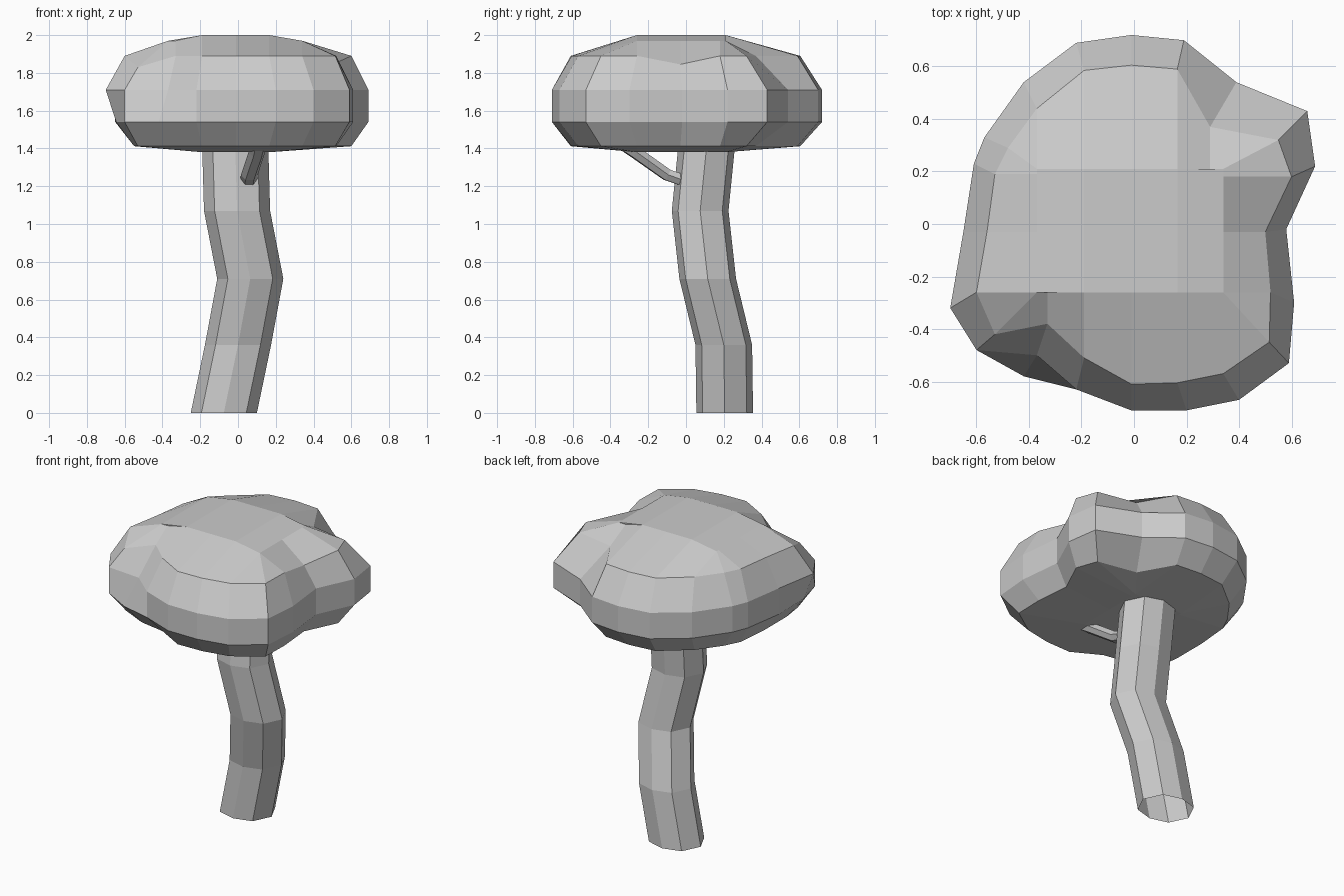
import bpy, bmesh
from math import cos, sin, pi
from mathutils import Vector

if "Cube" in bpy.data.objects:
    bpy.data.objects.remove(bpy.data.objects["Cube"])


def finish(bm, name):
    bmesh.ops.remove_doubles(bm, verts=bm.verts, dist=0.002)
    bmesh.ops.recalc_face_normals(bm, faces=bm.faces)
    me = bpy.data.meshes.new(name)
    bm.to_mesh(me)
    bm.free()
    ob = bpy.data.objects.new(name, me)
    bpy.context.collection.objects.link(ob)
    return ob


def loft(name, rings, caps):
    bm = bmesh.new()
    loops = [[bm.verts.new(p) for p in r] for r in rings]
    n = len(rings[0])
    for a, b in zip(loops, loops[1:]):
        for i in range(n):
            j = (i + 1) % n
            bm.faces.new((a[i], a[j], b[j], b[i]))
    if caps:
        bm.faces.new(loops[0])
        bm.faces.new(loops[-1])
    return finish(bm, name)


# Trunk: open eight-sided tube along a crooked path
path = [(-.075, .205, 0), (0, .20, .36), (.065, .115, .71),
        (-.005, .075, 1.07), (-.015, .11, 1.42)]
loft("trunk", [[(x + .175 * cos(k * pi / 4) * (1 if k % 2 == 0 else .96),
                 y + .15 * sin(k * pi / 4) * (1 if k % 2 == 0 else 1.1), z)
                for k in range(8)] for x, y, z in path], False)

# Branch: thin bent tube from trunk into the canopy
bpath = [Vector(p) for p in ((.055, .02, 1.22), (.06, -.10, 1.26),
                             (.10, -.27, 1.38), (.11, -.33, 1.42))]
rings = []
for i, p in enumerate(bpath):
    d = (bpath[min(i + 1, 3)] - bpath[max(i - 1, 0)]).normalized()
    u = d.cross(Vector((0, 0, 1))).normalized()
    v = u.cross(d)
    rings.append([p + u * .045 * cos(k * pi / 3) + v * .035 * sin(k * pi / 3)
                  for k in range(6)])
loft("branch", rings, False)

# Canopy: lumpy outline (widest x, y, shoulder x, y), clockwise from the back
outline = [
    (.19, .70, .165, .59), (.39, .54, .29, .37), (.66, .43, .55, .32),
    (.69, .22, .60, .18), (.58, -.02, .50, -.03), (.61, -.30, .52, -.26),
    (.59, -.53, .515, -.45), (.40, -.67, .34, -.57), (.20, -.71, .165, -.605),
    (-.01, -.71, -.01, -.61), (-.22, -.63, -.19, -.51), (-.37, -.50, -.33, -.38),
    (-.60, -.48, -.53, -.42), (-.70, -.32, -.60, -.26), (-.65, -.03, -.56, -.03),
    (-.61, .23, -.53, .19), (-.57, .33, -.48, .29), (-.42, .54, -.37, .44),
    (-.22, .69, -.19, .585), (-.01, .72, -.01, .605)]


def clamp(v, lo, hi):
    return max(lo, min(hi, v))


wide = [(p[0], p[1], 1.71) for p in outline]
low = [(p[0], p[1], 1.54) for p in outline]
low[11] = (-.42, -.58, 1.54)
low[13] = (-.645, -.30, 1.54)
shoulder = [(p[2], p[3], 1.89) for p in outline]
shoulder[4] = (.50, -.03, 1.845)
shoulder[12] = (-.53, -.42, 1.83)
under = [(max(p[2], -.55), p[3], 1.412) for p in outline]
under[11] = (-.36, -.48, 1.412)
under[12] = (-.53, -.40, 1.412)
# Nearly flat crown and underside
crown = [(clamp(x, -.37, .34), clamp(y, -.26, .21)) for x, y, z in shoulder]
crown = [(x, y, 2.0 if -.2 < x < .17 else 1.97) for x, y in crown]
top = [(clamp(x, -.19, .165), y, 2.0) for x, y, z in crown]
base = [(x, y, 1.38) for x, y, z in top]
loft("canopy", [base, under, low, wide, shoulder, crown, top], True)
